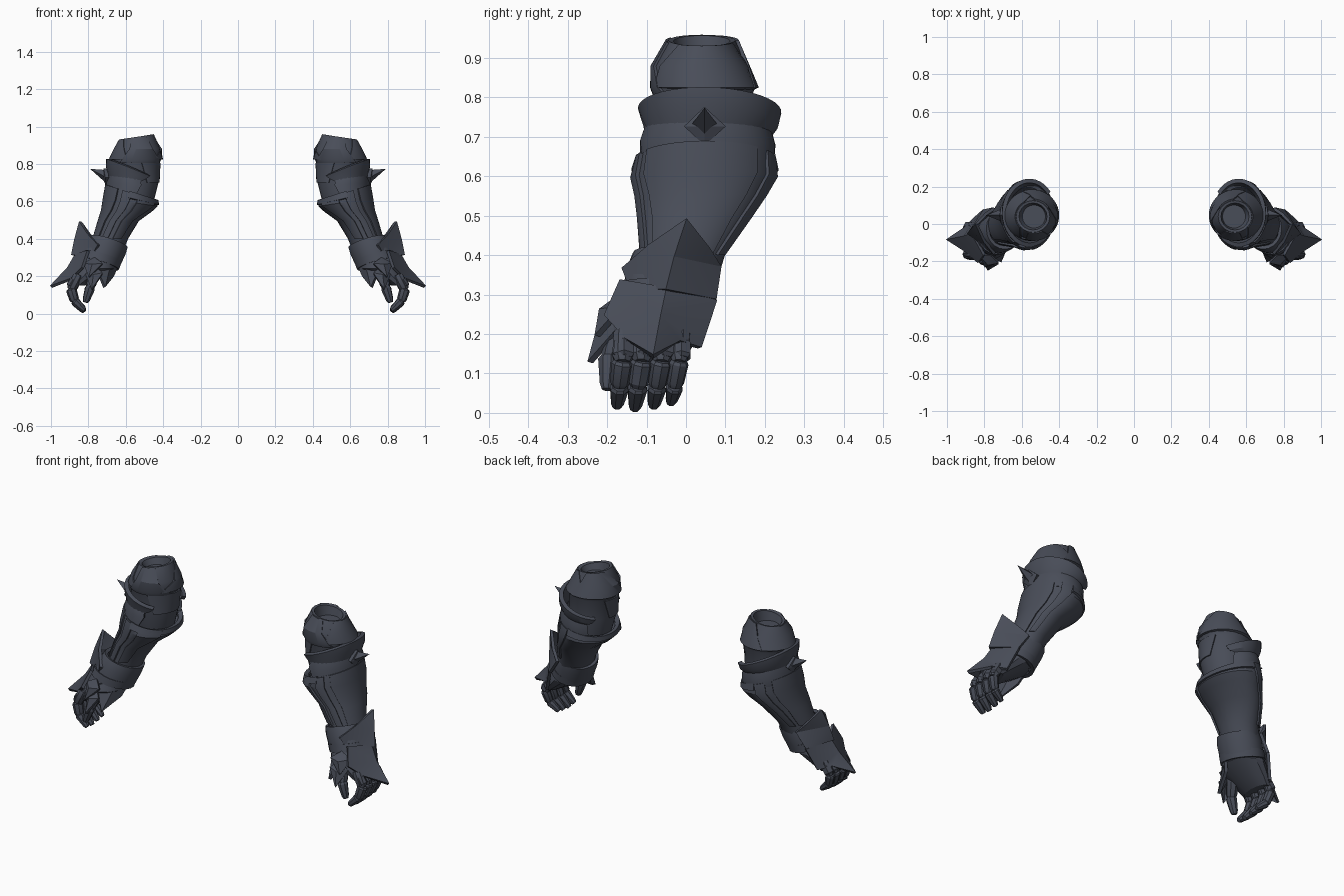
import bpy, bmesh
from math import cos, sin, radians
from mathutils import Vector

cube = bpy.data.objects.get("Cube")
if cube:
    bpy.data.objects.remove(cube, do_unlink=True)

steel = bpy.data.materials.new("dark slate steel")
steel.use_nodes = True
COLOUR = (0.066, 0.074, 0.098, 1)
steel.diffuse_color = COLOUR
steel.node_tree.nodes["Principled BSDF"].inputs["Base Color"].default_value = COLOUR


def finish(name, bm, thick=0, offset=-1):
    """Thicken, shade and mirror one part of the left arm."""
    me = bpy.data.meshes.new(name)
    bm.to_mesh(me)
    bm.free()
    ob = bpy.data.objects.new(name, me)
    bpy.context.collection.objects.link(ob)
    if thick:
        mod = ob.modifiers.new("thickness", "SOLIDIFY")
        mod.thickness, mod.offset = thick, offset
        dg = bpy.context.evaluated_depsgraph_get()
        ob.data = bpy.data.meshes.new_from_object(ob.evaluated_get(dg))
        ob.modifiers.clear()
    bm = bmesh.new()
    bm.from_mesh(ob.data)
    bmesh.ops.recalc_face_normals(bm, faces=bm.faces)
    bm.to_mesh(ob.data)
    bm.free()
    ob.data.materials.clear()
    ob.data.materials.append(steel)
    bpy.ops.object.select_all(action="DESELECT")
    ob.select_set(True)
    bpy.context.view_layer.objects.active = ob
    bpy.ops.object.shade_smooth_by_angle(angle=radians(28))
    ob.modifiers.new("other arm", "MIRROR").use_mirror_merge = False
    return ob


def band(name, rings, arcs=None, n=20, thick=0.0, grow=0.0):
    """Loft tilted oval rings (cx, cy, z, rx, ry, tilt x, tilt y), top to bottom."""
    bm = bmesh.new()
    rows = []
    for i, r in enumerate(rings):
        cx, cy, z, rx, ry, tx, ty = (tuple(r) + (0, 0))[:7]
        a0, a1 = arcs[i] if arcs else (0, 360)
        row = []
        for j in range(n + (1 if arcs else 0)):
            a = radians(a0 + (a1 - a0) * j / n)
            c, s = cos(a), sin(a)
            row.append(bm.verts.new((cx + (rx + grow) * c, cy + (ry + grow) * s,
                                     z + tx * c + ty * s)))
        rows.append(row)
    for up, low in zip(rows, rows[1:]):
        for j in range(n):
            k = (j + 1) % len(up)
            bm.faces.new((up[j], low[j], low[k], up[k]))
    if not thick:
        bm.faces.new(rows[0])
        bm.faces.new(rows[-1][::-1])
    return finish(name, bm, thick)


def fan(name, mid, rim, thick=0.016):
    """Faceted plate: a raised middle point joined to its outline."""
    bm = bmesh.new()
    m = bm.verts.new(mid)
    vs = [bm.verts.new(p) for p in rim]
    for a, b in zip(vs, vs[1:] + vs[:1]):
        bm.faces.new((m, a, b))
    return finish(name, bm, thick, 0)


def chain(name, pts, radii, sides=8, swell=1.0):
    """Row of tapered segments, each with a small step at the joint."""
    bm = bmesh.new()
    for p, q, r, s in zip(pts, pts[1:], radii, radii[1:]):
        p, q = Vector(p), Vector(q)
        rot = (q - p).to_track_quat("Z", "Y")
        rows = []
        for t, rad in ((-.04, r * .8), (.08, r * swell), (.85, s * swell), (1.03, s * .7)):
            c = p.lerp(q, t)
            rows.append([bm.verts.new(c + rot @ Vector((rad * cos(radians(360 * (k + .5) / sides)),
                                                        rad * sin(radians(360 * (k + .5) / sides)), 0)))
                         for k in range(sides)])
        for lo, hi in zip(rows, rows[1:]):
            for k in range(sides):
                bm.faces.new((lo[k], lo[k - 1], hi[k - 1], hi[k]))
        bm.faces.new(rows[0])
        bm.faces.new(rows[-1])
    return finish(name, bm)


# Upper arm with a hollow top
upper = [(.535, .04, .90, .062, .062), (.54, .04, .943, .075, .072, -.014),
         (.54, .04, .945, .09, .085, -.014), (.537, .035, .88, .122, .118),
         (.547, .046, .825, .138, .130), (.548, .045, .805, .128, .122),
         (.55, .045, .70, .125, .122), (.56, .05, .58, .105, .105)]
band("upper_arm", upper)
band("upper_arm_outer_plate", upper[2:5], [(-40, 60), (-55, 85), (-70, 100)], thick=.02, grow=.006)
band("upper_arm_back_plate", upper[2:5], [(95, 150), (80, 190), (70, 225)], thick=.02, grow=.009)
band("upper_arm_front_plate", upper[2:6], [(-120, -75), (-130, -70), (-150, -60), (-165, -50)],
     thick=.02, grow=.007)
band("upper_arm_inner_plate", upper[5:7], [(150, 255), (165, 240)], thick=.02, grow=.006)

# Elbow cuff: flared collar, lower band, diamond boss and spike
band("elbow_collar", [(.56, .06, .768, .145, .182, .058, -.005), (.565, .06, .738, .142, .174, .05, -.01),
                      (.565, .055, .70, .128, .160, .03, 0)],
     [(-128, 142), (-122, 136), (-100, 118)], n=28, thick=.022)
band("elbow_band", [(.565, .055, .725, .127, .160, .02), (.568, .055, .685, .138, .172, .01, -.006),
                    (.57, .052, .625, .137, .172, .012, .012)],
     [(-110, 125), (-112, 128), (-95, 130)], n=26, thick=.02)
fan("diamond_boss", (.715, .047, .728),
    [(.70, -.002, .728), (.695, .047, .682), (.70, .098, .728), (.708, .047, .775)], .02)
fan("elbow_spike", (.787, .047, .772),
    [(.70, .014, .728), (.695, .047, .694), (.70, .080, .728), (.708, .047, .764)], .008)

# Forearm shell, open at the top, with raised plates that narrow to the wrist
forearm = [(.568, .05, .645, .135, .170, .045), (.573, .047, .595, .143, .180, .022),
           (.593, .04, .55, .132, .163, .005), (.637, .025, .495, .107, .142),
           (.68, -.005, .40, .092, .104), (.715, -.03, .30, .088, .097)]
band("forearm", forearm, n=24, thick=.018)
band("forearm_outer_plate", forearm[:5], [(-58, 48), (-56, 46), (-52, 42), (-48, 38), (-45, 40)],
     thick=.02, grow=.007)
for name, arcs in (("forearm_front_ridge", [(-90, -70), (-86, -68), (-84, -66), (-82, -64), (-80, -60)]),
                   ("forearm_back_ridge", [(62, 84), (60, 80), (56, 74), (52, 70), (50, 68)]),
                   ("forearm_inner_ridge", [(-150, -104), (-146, -102), (-138, -100), (-130, -98), (-124, -96)])):
    band(name, forearm[:5], arcs, n=6, thick=.02, grow=.009)
band("elbow_rim", [(.568, .05, .652, .137, .172, .045), (.572, .048, .617, .145, .182, .035)],
     [(85, 275), (85, 275)], thick=.022, grow=.005)

# Wrist cuff and its flared outer plate
band("wrist_cuff", [(.69, -.025, .385, .100, .110, .03, -.02), (.71, -.035, .345, .108, .117, .03, -.02),
                    (.738, -.048, .275, .103, .113, .03, -.02)], thick=.02)
band("wrist_lower_band", [(.73, -.045, .305, .108, .118, .03, -.02),
                          (.745, -.052, .265, .108, .118, .03, -.02)], thick=.02)
fan("wrist_flare", (.868, -.03, .395),
    [(.842, 0, .492), (.80, -.09, .425), (.745, -.158, .367), (.775, -.137, .312),
     (.885, -.05, .312), (.80, .072, .287), (.745, .084, .37), (.79, .055, .42)])

# Hand, pointed back guard and knuckle plate
band("palm", [(.74, -.05, .30, .095, .10, .02, -.02), (.765, -.068, .24, .108, .122),
              (.83, -.077, .18, .068, .103), (.86, -.08, .15, .042, .088)], n=14)
fan("hand_guard", (.905, -.065, .245),
    [(.80, -.165, .335), (.865, -.05, .315), (.80, .075, .285), (.845, .035, .165),
     (.90, -.02, .18), (1.0, -.083, .143), (.89, -.15, .185), (.83, -.205, .245)])
fan("inner_wrist_guard", (.69, -.13, .25),
    [(.64, -.06, .27), (.70, -.15, .30), (.77, -.17, .27), (.715, -.2, .14), (.67, -.09, .20)])

# Thumb and its layered pointed plates
chain("thumb", [(.765, -.15, .235), (.79, -.195, .14), (.815, -.2, .062)], [.034, .028, .02])
for name, root, tip, half in (("thumb_upper_spike", (.765, -.165, .295), (.795, -.225, .195), .05),
                              ("thumb_lower_spike", (.765, -.165, .25), (.78, -.243, .128), .045)):
    root, tip = Vector(root), Vector(tip)
    side = Vector((half, .02, 0))
    fan(name, root.lerp(tip, .45) + Vector((0, -.022, .01)),
        [root, root.lerp(tip, .3) + side, tip, root.lerp(tip, .3) - side])

# Four curled fingers with armoured joints
for name, y0, y1, low, r in (("index_finger", -.157, -.175, .018, .028),
                             ("middle_finger", -.108, -.130, .012, .029),
                             ("ring_finger", -.058, -.082, .018, .028),
                             ("little_finger", -.012, -.038, .026, .025)):
    path = [(.855, y0, .205), (.892, y0 * .8 + y1 * .2, .13),
            (.873, y0 * .35 + y1 * .65, .067), (.822, y1, low)]
    chain(name, path, [r, r, r * .9, r * .62])
    chain(name + "_knuckle", [(.868, y0, .178), (.892, y0, .138)], [r * 1.05, r * 1.1], 6)
